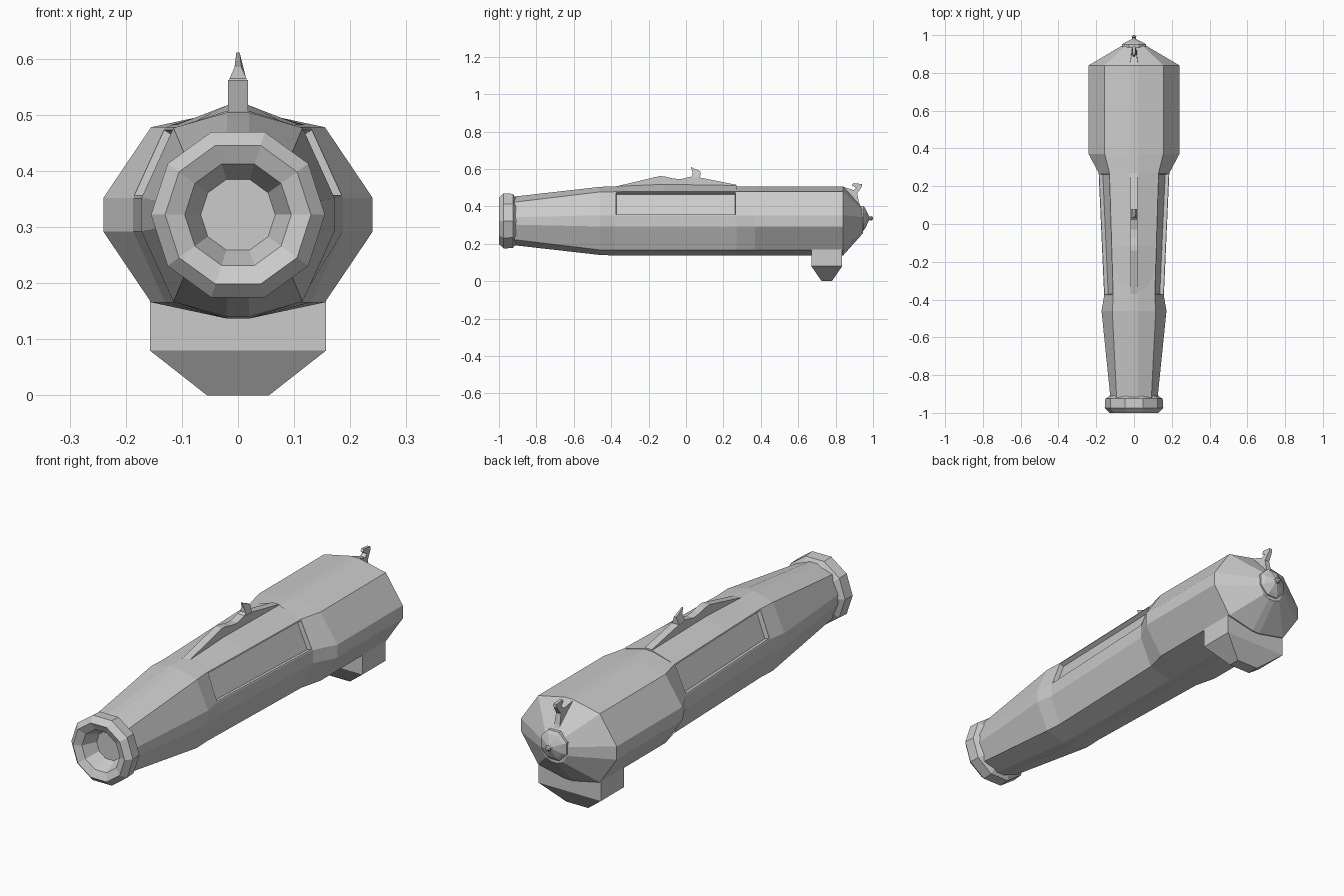
import bpy, bmesh, math
from mathutils import Vector

CZ = 0.325  # height of the barrel axis


def finish(name, bm):
    bmesh.ops.recalc_face_normals(bm, faces=bm.faces)
    mesh = bpy.data.meshes.new(name)
    bm.to_mesh(mesh)
    bm.free()
    ob = bpy.data.objects.new(name, mesh)
    bpy.context.collection.objects.link(ob)
    return ob


def loft(rings, caps=True):
    bm = bmesh.new()
    vs = [[bm.verts.new(p) for p in r] for r in rings]
    n = len(rings[0])
    grid = []
    for a, b in zip(vs, vs[1:]):
        grid.append([bm.faces.new((a[i], a[(i + 1) % n], b[(i + 1) % n], b[i]))
                     for i in range(n)])
    if caps:
        bm.faces.new(vs[0])
        bm.faces.new(vs[-1])
    return bm, grid


def section(y, w, h, wb, hb, wc, hc):
    # ten-sided hull section, mirrored left/right and up/down
    q = [(w, h), (wb, hb), (wc, hc)]
    up = q + [(-x, z) for x, z in reversed(q)]
    low = [(-x, -z) for x, z in up]
    pts = up + low
    return [(x, y, CZ - 0.003 + z) for x, z in pts]


def circle(y, r, n, z, phase=0.0):
    return [(r * math.cos(phase + i * math.tau / n), y,
             z + r * math.sin(phase + i * math.tau / n)) for i in range(n)]


def plate(name, profile):
    # side profile of (y, z, half width)
    return finish(name, loft([[(s * w, y, z) for y, z, w in profile]
                              for s in (-1, 1)])[0])


# main casing with faceted stock, waist and wide rear drum
bm, grid = loft([
    section(-0.92, 0.125, 0.02, 0.092, 0.10, 0.02, 0.13),
    section(-0.46, 0.172, 0.03, 0.115, 0.155, 0.02, 0.182),
    section(-0.38, 0.158, 0.03, 0.110, 0.156, 0.02, 0.185),
    section(0.27, 0.187, 0.03, 0.130, 0.156, 0.02, 0.185),
    section(0.37, 0.24, 0.03, 0.155, 0.156, 0.02, 0.185),
    section(0.84, 0.24, 0.03, 0.155, 0.156, 0.02, 0.185),
    section(0.945, 0.062, 0.02, 0.045, 0.055, 0.015, 0.067),
])
# recessed side panels on the upper flanks of the waist
bmesh.ops.recalc_face_normals(bm, faces=bm.faces)
panels = [grid[2][0], grid[2][4]]
bmesh.ops.inset_individual(bm, faces=panels, thickness=0.008, depth=0)
bmesh.ops.inset_individual(bm, faces=panels, thickness=0.004, depth=-0.02)
finish("casing", bm)

# flared muzzle with stepped bore
muzzle = [(-0.90, 0.12), (-0.915, 0.135), (-0.925, 0.152), (-0.975, 0.155),
          (-1.0, 0.13), (-0.985, 0.095), (-0.86, 0.04)]
bm, _ = loft([circle(y, r, 10, 0.322) for y, r in muzzle])
finish("muzzle", bm)

# rear cap and pin
cap = [(0.935, 0.07), (0.95, 0.07), (0.96, 0.055), (0.978, 0.014),
       (0.985, 0.009), (0.99, 0.014), (1.0, 0.006)]
bm, _ = loft([circle(y, r, 8, 0.336, math.pi / 8) for y, r in cap])
finish("rear_cap", bm)

# top rail
plate("top_rail", [(y, z, 0.018) for y, z in [
    (-0.40, 0.50), (-0.14, 0.562), (-0.11, 0.559), (-0.07, 0.549),
    (-0.03, 0.545), (0.02, 0.557), (0.08, 0.553), (0.27, 0.515), (0.27, 0.49)]])

# sloped shoulders blending rail into the casing
for s, side in ((-1, "left"), (1, "right")):
    bm, _ = loft([[(s * 0.017, y, 0.49), (s * w, y, 0.482), (s * 0.017, y, z)]
                  for y, w, z in ((-0.38, 0.09, 0.507), (-0.12, 0.11, 0.518),
                                  (0.27, 0.12, 0.512))])
    finish(side + "_rail_shoulder", bm)

# sight blade, tapering to a thin tip
plate("sight", [(0.015, 0.55, 0.018), (0.035, 0.565, 0.015), (0.035, 0.585, 0.006),
                (0.025, 0.611, 0.003), (0.078, 0.586, 0.006), (0.075, 0.55, 0.018)])

# hooked hammer at the back
plate("hammer", [
    (0.845, 0.503, 0.022), (0.895, 0.487, 0.014), (0.91, 0.498, 0.010),
    (0.888, 0.512, 0.006), (0.895, 0.524, 0.006), (0.94, 0.519, 0.008),
    (0.94, 0.505, 0.008), (0.915, 0.468, 0.012), (0.925, 0.42, 0.014),
    (0.94, 0.38, 0.010), (0.85, 0.46, 0.022)])

# under block with tapered foot
blocks = [(0.19, 0.157, 0.67, 0.835), (0.08, 0.157, 0.67, 0.835),
          (0.0, 0.055, 0.725, 0.78)]
bm, _ = loft([[(-w, a, z), (w, a, z), (w, b, z), (-w, b, z)]
              for z, w, a, b in blocks])
finish("under_block", bm)
